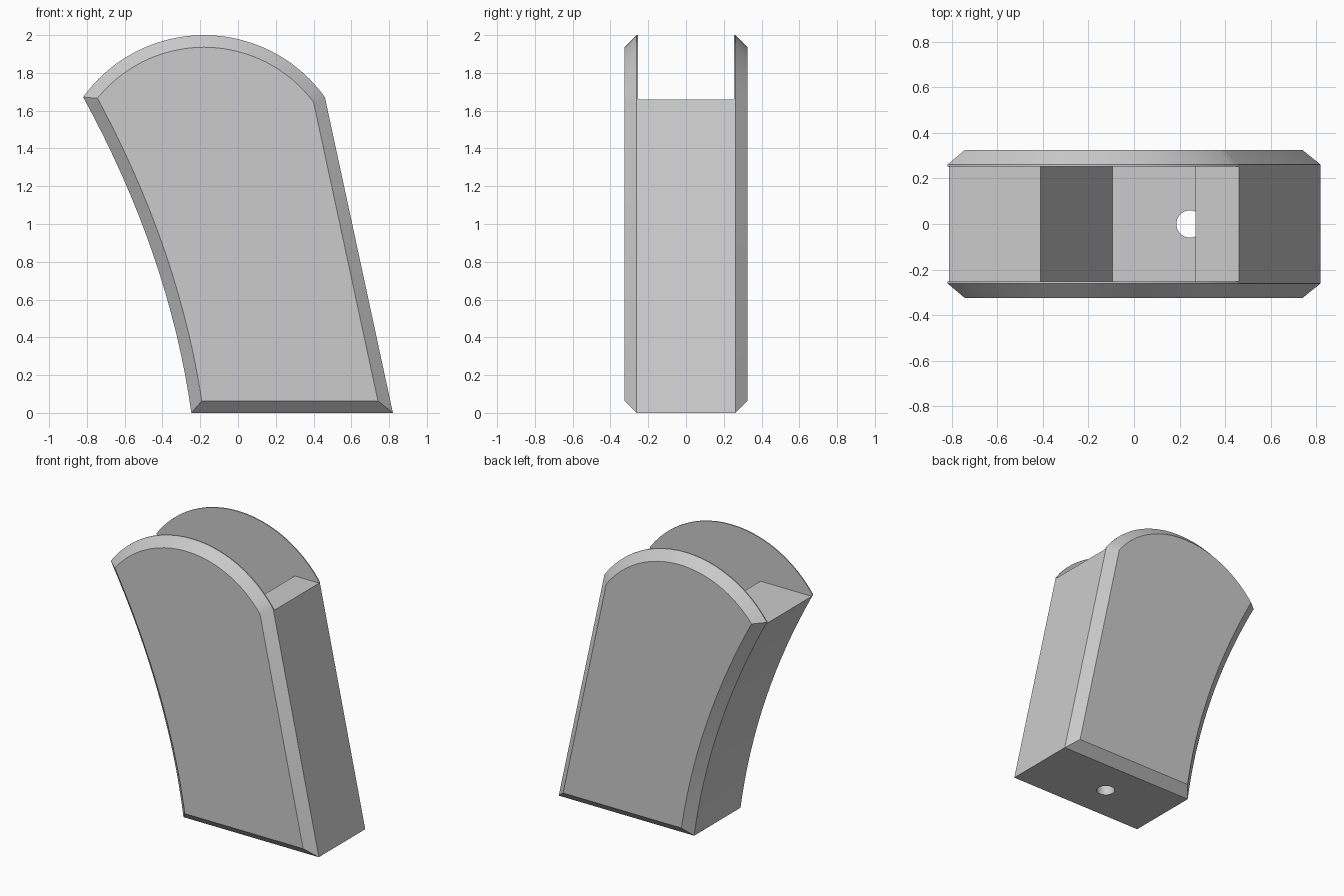
import bpy, bmesh, math
from mathutils import Vector

default = bpy.data.objects.get("Cube")
if default:
    bpy.data.objects.remove(default, do_unlink=True)

HALF, BEVEL, SLOT = 0.325, 0.064, 0.253   # half depth, chamfer, half slot width
RIM, FLOOR = 1.66, 0.2                    # slot ledge and pocket floor heights

grey = bpy.data.materials.new("light_grey")
grey.use_nodes = True
colour = (0.6, 0.6, 0.6, 1)
grey.diffuse_color = colour
grey.node_tree.nodes["Principled BSDF"].inputs["Base Color"].default_value = colour


def inset(points, d):
    """Mitred inward offset of a counter-clockwise outline."""
    out = []
    for i, p in enumerate(points):
        a = (p - points[i - 1]).normalized()
        b = (points[(i + 1) % len(points)] - p).normalized()
        n1, n2 = Vector((-a.y, a.x)), Vector((-b.y, b.x))
        out.append(p + (n1 + n2) * d / (1 + n1.dot(n2)))
    return out


def loft(name, sections):
    """Solid through a list of (y, outline) sections."""
    bm = bmesh.new()
    rings = [[bm.verts.new((p.x, y, p.y)) for p in pts] for y, pts in sections]
    for r, s in zip(rings, rings[1:]):
        for i in range(len(r)):
            bm.faces.new((r[i - 1], r[i], s[i], s[i - 1]))
    bm.faces.new(rings[0])
    bm.faces.new(rings[-1])
    bmesh.ops.recalc_face_normals(bm, faces=bm.faces)
    mesh = bpy.data.meshes.new(name)
    bm.to_mesh(mesh)
    bm.free()
    mesh.materials.append(grey)
    ob = bpy.data.objects.new(name, mesh)
    bpy.context.collection.objects.link(ob)
    return ob


# Side outline: straight base and right edge, domed top, curved left edge
centre, radius = Vector((-0.18, 1.212)), 0.788
start = math.asin((1.672 - centre.y) / radius)
outline = [Vector((-0.247, 0)), Vector((0.82, 0))]
for i in range(25):
    a = start + (math.pi - 2 * start) * i / 24
    outline.append(centre + radius * Vector((math.cos(a), math.sin(a))))
top, foot = outline[-1], outline[0]
for i in range(1, 16):
    t = i / 16
    outline.append(top.lerp(foot, t) + Vector((0.085 * 4 * t * (1 - t), 0)))

small = inset(outline, BEVEL)
edge = HALF - BEVEL
body = loft("grip_body", [(-HALF, small), (-edge, outline), (edge, outline), (HALF, small)])

# Slot across the top with a leaning pocket below it
pocket = [Vector(p) for p in (
    (-0.41, RIM), (-0.094, FLOOR), (0.587, FLOOR), (0.271, RIM),
    (1, RIM), (1, 2.2), (-1, 2.2), (-1, RIM))]
pocket_cutter = loft("pocket_cutter", [(-SLOT, pocket), (SLOT, pocket)])

# Screw hole through the base
bpy.ops.mesh.primitive_cylinder_add(vertices=32, radius=0.06, depth=0.6, location=(0.246, 0, 0.1))
hole_cutter = bpy.context.object
hole_cutter.name = "hole_cutter"
hole_cutter.data.materials.append(grey)

bpy.ops.object.select_all(action='DESELECT')
body.select_set(True)
bpy.context.view_layer.objects.active = body
for cutter in (pocket_cutter, hole_cutter):
    mod = body.modifiers.new(cutter.name, 'BOOLEAN')
    mod.object, mod.operation, mod.solver = cutter, 'DIFFERENCE', 'EXACT'
    bpy.ops.object.modifier_apply(modifier=mod.name)
    bpy.data.objects.remove(cutter, do_unlink=True)
bpy.ops.object.shade_smooth_by_angle(angle=math.radians(25))
